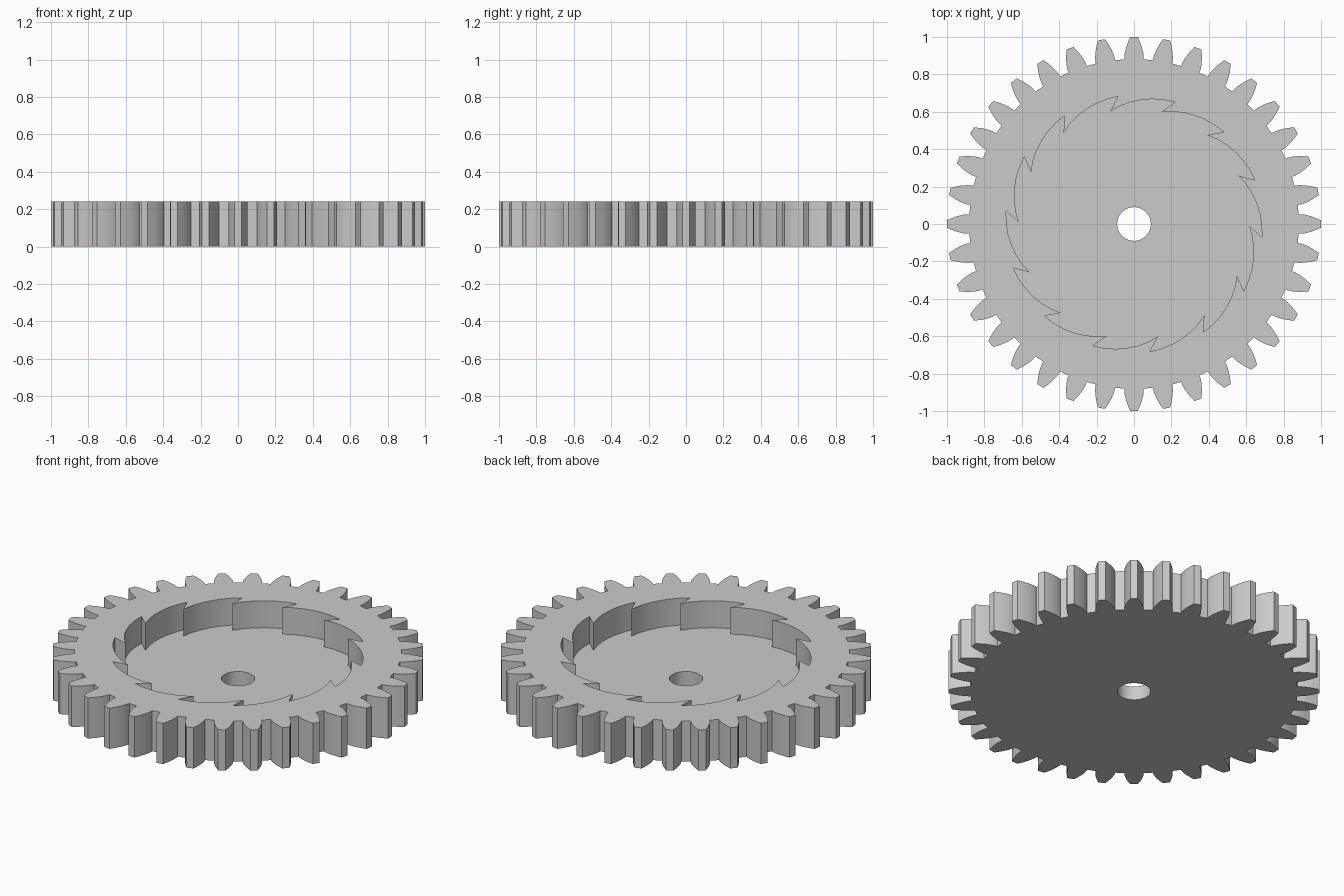
import bpy
import bmesh
from math import acos, cos, pi, radians, sin, sqrt, tan

if "Cube" in bpy.data.objects:
    bpy.data.objects.remove(bpy.data.objects["Cube"], do_unlink=True)

HEIGHT, FLOOR, BORE = 0.242, 0.082, 0.09
TEETH, NOTCHES = 36, 14
TIP = 1.0
MODULE = 2 * TIP / (TEETH + 2)
PITCH = MODULE * TEETH / 2
ROOT = PITCH - 1.25 * MODULE
PRESSURE = radians(20)
BASE = PITCH * cos(PRESSURE)


def polar(r, a):
    return r * cos(a), r * sin(a)


def involute(a):
    return tan(a) - a


def gear_outline(steps=6):
    """Involute spur teeth joined by short root lands."""
    half_base = pi / (2 * TEETH) + involute(PRESSURE)
    flank = [(ROOT, half_base)]
    for i in range(steps + 1):
        # even steps in roll angle keep the flank smooth near the base circle
        roll = sqrt((TIP / BASE) ** 2 - 1) * i / steps
        r = BASE * sqrt(1 + roll * roll)
        flank.append((r, half_base - involute(acos(BASE / r))))
    tooth = [(r, -a) for r, a in flank] + [(r, a) for r, a in reversed(flank)]
    return [polar(r, a + 2 * pi * k / TEETH)
            for k in range(TEETH) for r, a in tooth]


def ratchet_outline(steps=6):
    """Undercut one-way notches with bowed ramps."""
    r_in, r_out, start, sweep = 0.6155, 0.687, radians(71.4), radians(30.6)
    points = []
    for k in range(NOTCHES):
        for i in range(steps + 1):
            t = 1 - i / steps
            r = r_in + (r_out - r_in) * t * (1 + 0.75 * (1 - t))
            points.append(polar(r, start + sweep * (1 - t) + 2 * pi * k / NOTCHES))
    return points


def add_loop(bm, points, z):
    verts = [bm.verts.new((x, y, z)) for x, y in points]
    for a, b in zip(verts, verts[1:] + verts[:1]):
        bm.edges.new((a, b))
    return verts


def add_wall(bm, low, high):
    n = len(low)
    for i in range(n):
        j = (i + 1) % n
        bm.faces.new((low[i], low[j], high[j], high[i]))


def fill_between(bm, outer, inner, up):
    edges = [bm.edges.get((a, b)) for loop in (outer, inner)
             for a, b in zip(loop, loop[1:] + loop[:1])]
    bmesh.ops.triangle_fill(bm, use_beauty=True, use_dissolve=False,
                            edges=edges, normal=(0, 0, up))


gear = gear_outline()
ratchet = ratchet_outline()
bore = [polar(BORE, 2 * pi * i / 48) for i in range(48)]

bm = bmesh.new()
gear_low, gear_high = add_loop(bm, gear, 0), add_loop(bm, gear, HEIGHT)
pocket_low, pocket_high = add_loop(bm, ratchet, FLOOR), add_loop(bm, ratchet, HEIGHT)
bore_low, bore_high = add_loop(bm, bore, 0), add_loop(bm, bore, FLOOR)

# Underside, rim top and recessed floor
fill_between(bm, gear_low, bore_low, -1)
fill_between(bm, gear_high, pocket_high, 1)
fill_between(bm, pocket_low, bore_high, 1)

# Toothed edge, ratchet wall and axle bore
add_wall(bm, gear_low, gear_high)
add_wall(bm, pocket_low, pocket_high)
add_wall(bm, bore_low, bore_high)
bmesh.ops.recalc_face_normals(bm, faces=bm.faces)

mesh = bpy.data.meshes.new("ratchet_gear")
bm.to_mesh(mesh)
bm.free()
body = bpy.data.objects.new("ratchet_gear", mesh)
bpy.context.collection.objects.link(body)

# Plain grey finish
grey = bpy.data.materials.new("light grey")
grey.use_nodes = True
color = (0.6, 0.6, 0.6, 1)
grey.diffuse_color = color
grey.node_tree.nodes["Principled BSDF"].inputs["Base Color"].default_value = color
mesh.materials.append(grey)

bpy.ops.object.select_all(action="DESELECT")
body.select_set(True)
bpy.context.view_layer.objects.active = body
bpy.ops.object.shade_smooth_by_angle(angle=radians(25))
